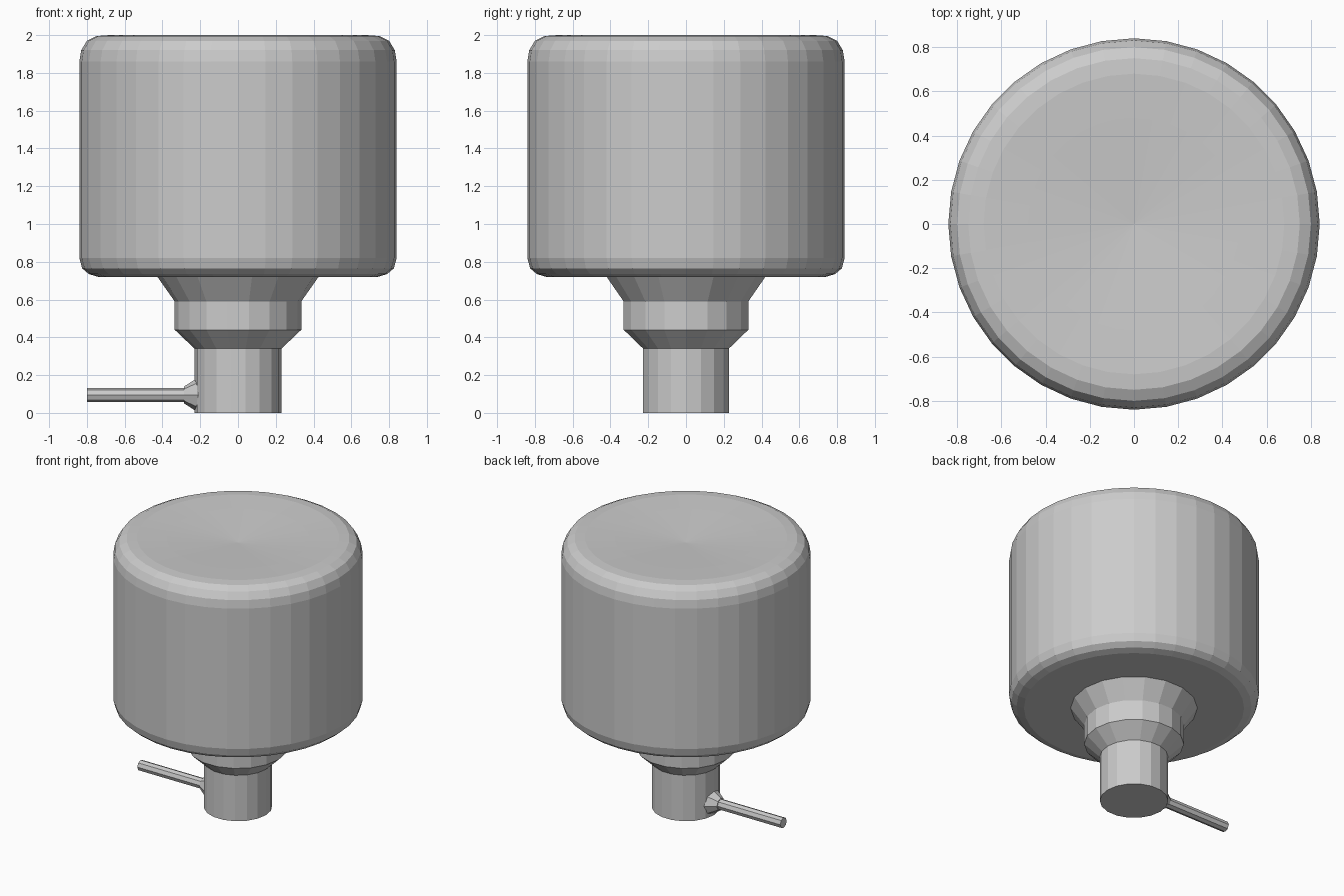
import bpy, bmesh, math
from mathutils import Matrix

if "Cube" in bpy.data.objects:
    bpy.data.objects.remove(bpy.data.objects["Cube"])


def lathe(name, profile, sides, matrix=Matrix()):
    """Revolve (radius, z) points about z; radius 0 makes a pole."""
    bm = bmesh.new()
    rings = []
    for r, z in profile:
        if r == 0:
            rings.append([bm.verts.new((0, 0, z))] * sides)
        else:
            rings.append([bm.verts.new((r * math.cos(math.tau * i / sides),
                                        r * math.sin(math.tau * i / sides), z))
                          for i in range(sides)])
    for a, b in zip(rings, rings[1:]):
        for i in range(sides):
            j = (i + 1) % sides
            quad = list(dict.fromkeys((a[i], a[j], b[j], b[i])))
            bm.faces.new(quad)
    bmesh.ops.recalc_face_normals(bm, faces=bm.faces)
    bm.transform(matrix)
    mesh = bpy.data.meshes.new(name)
    bm.to_mesh(mesh)
    bm.free()
    ob = bpy.data.objects.new(name, mesh)
    bpy.context.collection.objects.link(ob)
    return ob


# Large drum with rounded rims and a faintly dished top
lathe("drum", [(0, 0.72), (0.74, 0.72), (0.79, 0.735), (0.825, 0.765), (0.84, 0.82),
               (0.84, 1.86), (0.83, 1.92), (0.80, 1.97), (0.75, 1.995),
               (0.68, 2.0), (0.48, 1.99), (0, 1.96)], 36)

# Flared collar, band and neck below the drum
lathe("collar_and_neck", [(0, 0), (0.23, 0), (0.23, 0.34), (0.335, 0.44),
                          (0.335, 0.59), (0.43, 0.725), (0, 0.725)], 18)

# Side lever with a conical boss at the neck, pointing to -x
to_left = Matrix.Translation((0, 0, 0.095)) @ Matrix.Rotation(-math.pi / 2, 4, 'Y')
lathe("lever_boss", [(0, 0.12), (0.09, 0.12), (0.09, 0.215), (0.045, 0.285), (0, 0.285)],
      8, to_left)
lathe("lever", [(0, 0.2), (0.038, 0.2), (0.038, 0.8), (0, 0.8)], 8, to_left)
